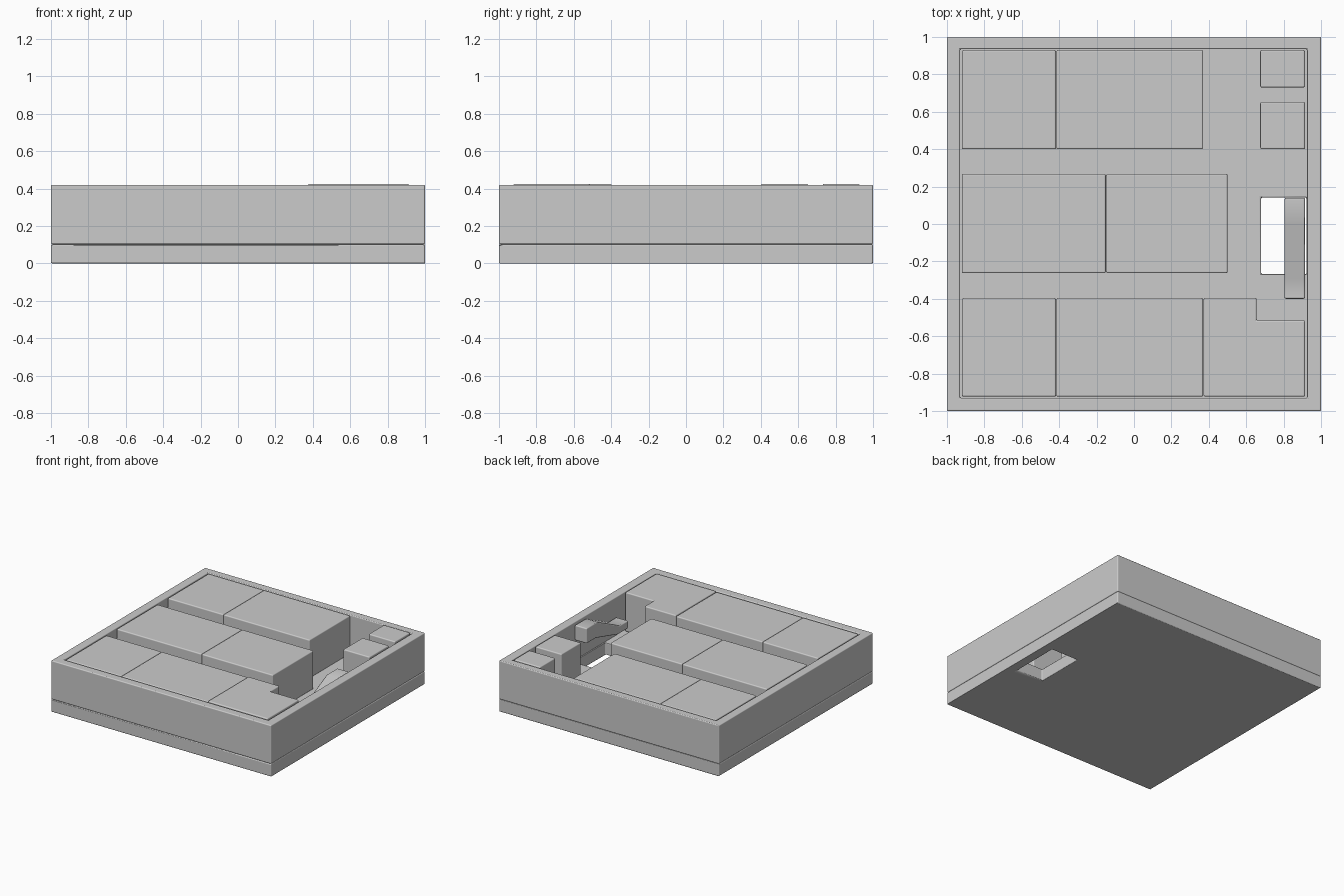
import bpy, bmesh
from mathutils import Vector

if "Cube" in bpy.data.objects:
    bpy.data.objects.remove(bpy.data.objects["Cube"])


def finish(name, bm, bevel):
    bmesh.ops.recalc_face_normals(bm, faces=bm.faces)
    me = bpy.data.meshes.new(name)
    bm.to_mesh(me)
    bm.free()
    ob = bpy.data.objects.new(name, me)
    bpy.context.collection.objects.link(ob)
    mod = ob.modifiers.new("soft_edges", 'BEVEL')
    mod.width = bevel
    mod.segments = 3
    mod.limit_method = 'ANGLE'
    mod.harden_normals = True
    for p in me.polygons:
        p.use_smooth = True
    bpy.context.view_layer.objects.active = ob
    ob.select_set(True)
    bpy.ops.object.shade_smooth_by_angle(angle=0.6)
    ob.select_set(False)
    return ob


def prism(name, points, sweep, bevel=0.009):
    """Extrude a flat outline of 3D points along a vector."""
    bm = bmesh.new()
    face = bm.faces.new([bm.verts.new(p) for p in points])
    res = bmesh.ops.extrude_face_region(bm, geom=[face])
    verts = [v for v in res['geom'] if isinstance(v, bmesh.types.BMVert)]
    bmesh.ops.translate(bm, verts=verts, vec=Vector(sweep))
    if face.is_valid and not any(len(e.link_faces) == 1 for e in face.edges):
        pass
    elif not face.is_valid:
        bmesh.ops.holes_fill(bm, edges=bm.edges)
    return finish(name, bm, bevel)


def rect(x0, x1, y0, y1):
    return [(x0, y0), (x1, y0), (x1, y1), (x0, y1)]


def frame(name, outer, inner, z0, z1, bevel):
    """Rectangular slab with a rectangular opening through it."""
    bm = bmesh.new()
    loops = [[bm.verts.new((x, y, z)) for x, y in rect(*r)]
             for r, z in ((outer, z0), (outer, z1), (inner, z1), (inner, z0))]
    for a in range(4):
        p, q = loops[a], loops[(a + 1) % 4]
        for i in range(4):
            j = (i + 1) % 4
            bm.faces.new((p[i], p[j], q[j], q[i]))
    return finish(name, bm, bevel)


SPLIT = 0.102

# floor slab with the opening, and the surrounding wall
frame("floor_slab", (-1, 1, -1, 1), (0.68, 0.922, -0.268, 0.142), 0, SPLIT, 0.008)
frame("outer_wall", (-1, 1, -1, 1), (-0.93, 0.926, -0.93, 0.935), SPLIT, 0.42, 0.008)

# storage blocks in three rows: x0, x1, y0, y1
rows = {
    "back_block": [(-0.92, -0.417, 0.40, 0.93), (-0.415, 0.37, 0.40, 0.93)],
    "middle_block": [(-0.92, -0.151, -0.263, 0.268), (-0.149, 0.50, -0.263, 0.268)],
    "front_block": [(-0.92, -0.417, -0.923, -0.396), (-0.415, 0.37, -0.923, -0.396)],
}
for name, boxes in rows.items():
    for i, b in enumerate(boxes):
        prism(f"{name}_{i + 1}", [(x, y, SPLIT) for x, y in rect(*b)], (0, 0, 0.317))

# slightly taller blocks by the right wall
TALL = 0.425 - SPLIT
for i, b in enumerate([(0.675, 0.914, 0.73, 0.93), (0.675, 0.914, 0.40, 0.653)]):
    prism(f"small_block_{i + 1}", [(x, y, SPLIT) for x, y in rect(*b)], (0, 0, TALL))
corner = [(0.372, -0.923), (0.914, -0.923), (0.914, -0.515),
          (0.656, -0.515), (0.656, -0.396), (0.372, -0.396)]
prism("corner_block", [(x, y, SPLIT) for x, y in corner], (0, 0, TALL))

# stepped ramp over the opening, outline in y and z
ramp = [(0.14, 0.405), (0.0, 0.405), (-0.29, 0.265), (-0.40, 0.265),
        (-0.40, 0.20), (-0.27, 0.20), (0.02, 0.28), (0.14, 0.28)]
prism("ramp", [(0.805, y, z) for y, z in ramp], (0.109, 0, 0))
